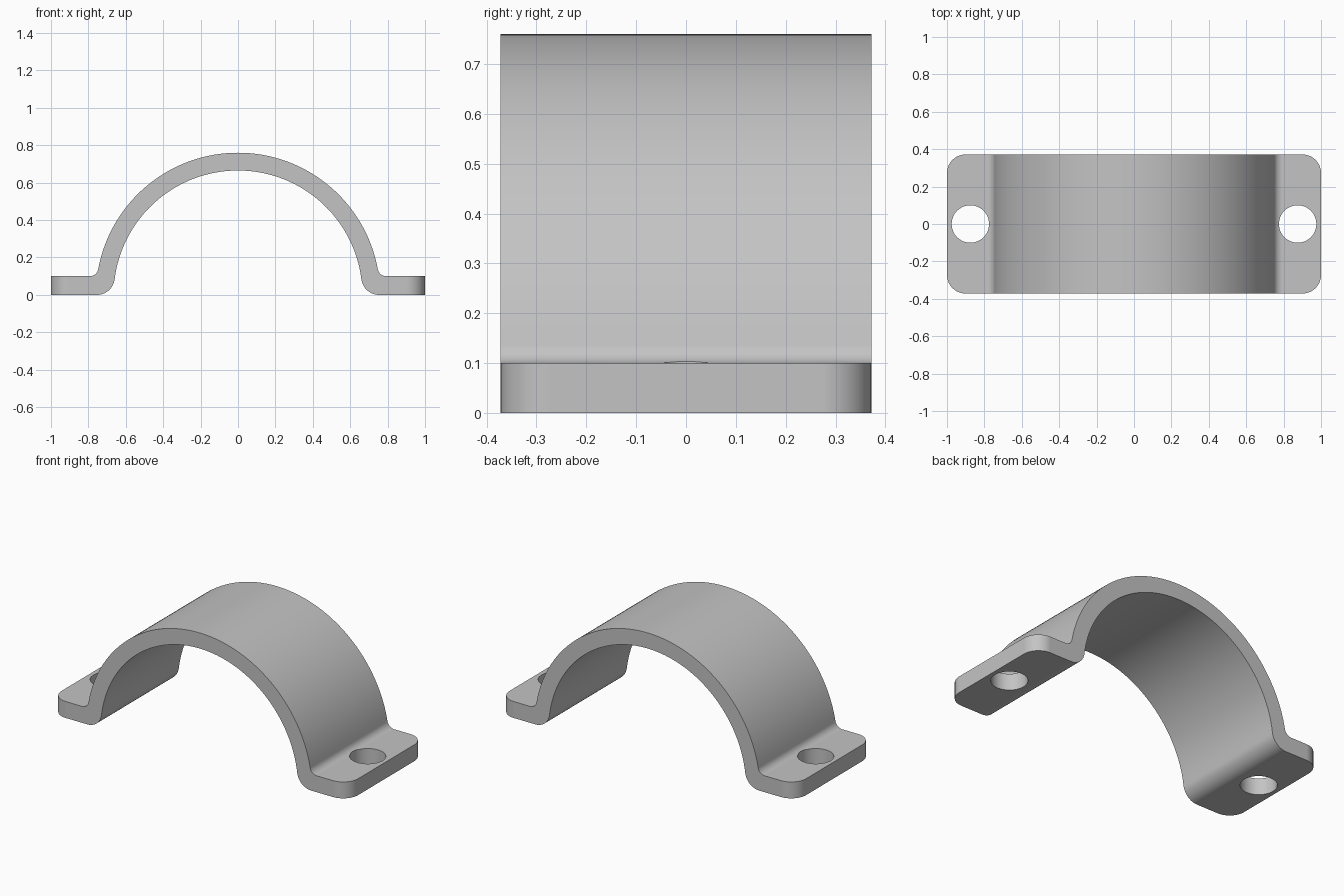
import bpy, bmesh
from math import sin, cos, atan2, sqrt, pi

cube = bpy.data.objects.get("Cube")
if cube:
    bpy.data.objects.remove(cube, do_unlink=True)

OUTER, INNER, FLANGE = 0.76, 0.665, 0.1
TOP_FILLET, BASE_FILLET = 0.045, 0.095
HALF_LENGTH, HALF_DEPTH = 1.0, 0.372
HOLE_X, HOLE_RADIUS, CORNER = 0.875, 0.1, 0.1

steel = bpy.data.materials.new("light_grey_metal")
steel.use_nodes = True
colour = (0.55, 0.55, 0.55, 1)
steel.diffuse_color = colour
steel.node_tree.nodes["Principled BSDF"].inputs["Base Color"].default_value = colour


def arc(cx, cz, radius, start, end, steps):
    angles = [start + (end - start) * i / steps for i in range(steps + 1)]
    return [(cx + radius * cos(a), cz + radius * sin(a)) for a in angles]


def side_profile(radius, fillet, floor):
    """Right half: flange line, fillet, then arch up to the crown."""
    cz = floor + fillet
    cx = sqrt((radius + fillet) ** 2 - cz ** 2)
    tilt = atan2(cz, cx)
    points = arc(cx, cz, fillet, -pi / 2, tilt - pi, 10)
    points += arc(0, 0, radius, tilt, pi / 2, 40)[1:]
    return [(HALF_LENGTH, floor)] + points


def full_profile(half):
    return half + [(-x, z) for x, z in reversed(half[:-1])]


# Strap: one closed cross-section extruded along the depth
section = full_profile(side_profile(OUTER, TOP_FILLET, FLANGE))
section += reversed(full_profile(side_profile(INNER, BASE_FILLET, 0)))
bm = bmesh.new()
face = bm.faces.new([bm.verts.new((x, -HALF_DEPTH, z)) for x, z in section])
extruded = bmesh.ops.extrude_face_region(bm, geom=[face])["geom"]
bmesh.ops.translate(bm, vec=(0, 2 * HALF_DEPTH, 0),
                    verts=[v for v in extruded if isinstance(v, bmesh.types.BMVert)])

# Rounded flange corners
corners = [e for e in bm.edges
           if all(abs(v.co.x) > HALF_LENGTH - 0.001 for v in e.verts)
           and abs(e.verts[0].co.z - e.verts[1].co.z) > FLANGE / 2]
bmesh.ops.bevel(bm, geom=corners, offset=CORNER, segments=10,
                profile=0.5, affect='EDGES')
bmesh.ops.recalc_face_normals(bm, faces=bm.faces)
mesh = bpy.data.meshes.new("strap_clamp")
bm.to_mesh(mesh)
bm.free()
mesh.materials.append(steel)
strap = bpy.data.objects.new("strap_clamp", mesh)
bpy.context.collection.objects.link(strap)

# Bolt holes through both flanges
for side in (-1, 1):
    bpy.ops.mesh.primitive_cylinder_add(vertices=48, radius=HOLE_RADIUS, depth=0.6,
                                        location=(side * HOLE_X, 0, 0))
    cutter = bpy.context.object
    cutter.name = "bolt_hole_cutter"
    cutter.hide_render = True
    cutter.data.materials.append(steel)
    cut = strap.modifiers.new("bolt_hole", 'BOOLEAN')
    cut.operation = 'DIFFERENCE'
    cut.solver = 'EXACT'
    cut.object = cutter
    bpy.ops.object.select_all(action='DESELECT')
    strap.select_set(True)
    bpy.context.view_layer.objects.active = strap
    bpy.ops.object.modifier_apply(modifier=cut.name)
    bpy.data.objects.remove(cutter, do_unlink=True)

# Smooth curved surfaces, crisp rims
bpy.ops.object.shade_smooth_by_angle(angle=pi / 6)
weighted = strap.modifiers.new("flat_faces_stay_flat", 'WEIGHTED_NORMAL')
weighted.keep_sharp = True
